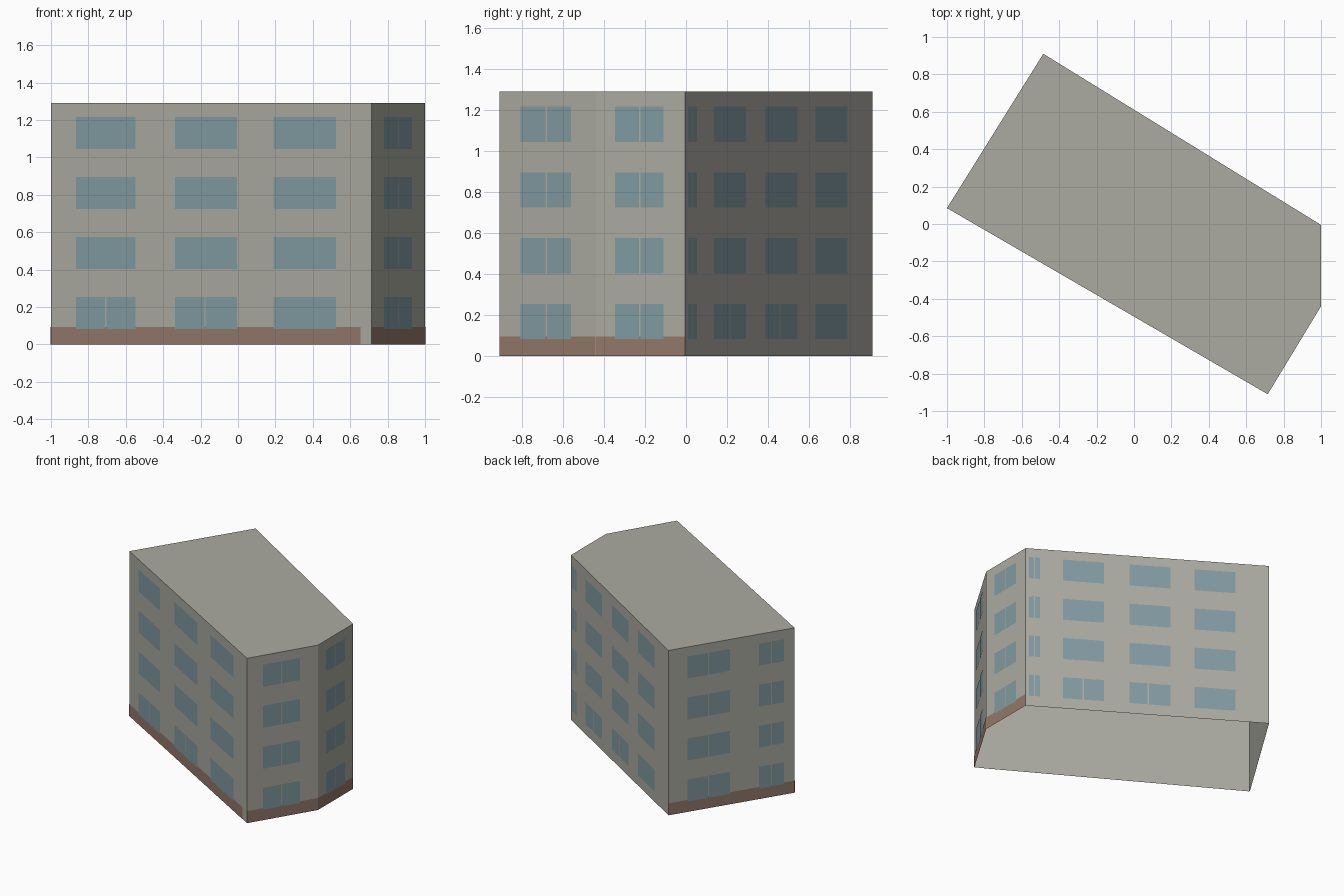
import bpy
import bmesh
from mathutils import Vector

cube = bpy.data.objects.get("Cube")
if cube:
    bpy.data.objects.remove(cube, do_unlink=True)


def make_material(name, rgb):
    linear = [((c / 255 + 0.055) / 1.055) ** 2.4 for c in rgb] + [1.0]
    mat = bpy.data.materials.new(name)
    mat.use_nodes = True
    mat.diffuse_color = linear
    bsdf = mat.node_tree.nodes["Principled BSDF"]
    bsdf.inputs["Base Color"].default_value = linear
    bsdf.inputs["Roughness"].default_value = 0.9
    return mat


plaster = make_material("warm grey plaster", (172, 171, 161))
glass = make_material("blue grey glass", (129, 155, 161))
brick = make_material("brown plinth", (147, 120, 106))

HEIGHT = 1.29
FLOOR = 0.321       # storey spacing
SILL, HEAD = 0.082, 0.254
PLINTH = 0.094
BAR = 0.008         # gap between window panes

# Five-sided footprint, counter-clockwise
corners = [Vector(p) for p in ((-1, 0.085), (0.715, -0.91), (1, -0.44),
                               (1, -0.005), (-0.485, 0.91))]


def finish(name, bm, mat):
    mesh = bpy.data.meshes.new(name)
    bm.to_mesh(mesh)
    bm.free()
    mesh.materials.append(mat)
    obj = bpy.data.objects.new(name, mesh)
    bpy.context.collection.objects.link(obj)


def add_plate(bm, wall, start, end, low, high, offset):
    """Flat panel just outside a wall; start and end are fractions along it."""
    p, q = corners[wall], corners[(wall + 1) % len(corners)]
    along = q - p
    out = Vector((along.y, -along.x)).normalized() * offset
    a, b = p + along * start + out, p + along * end + out
    bm.faces.new([bm.verts.new((v.x, v.y, z)) for v, z in
                  ((a, low), (b, low), (b, high), (a, high))])


# Shell: walls and flat roof, open underneath
bm = bmesh.new()
base = [bm.verts.new((c.x, c.y, 0)) for c in corners]
top = [bm.verts.new((c.x, c.y, HEIGHT)) for c in corners]
for i in range(len(corners)):
    j = (i + 1) % len(corners)
    bm.faces.new((base[i], base[j], top[j], top[i]))
bm.faces.new(top)
finish("walls_and_roof", bm, plaster)

# Plinth on every wall but the back; it stops short at the front corner
bm = bmesh.new()
for wall, end in ((0, 0.965), (1, 1), (2, 1), (4, 1)):
    add_plate(bm, wall, 0, end, 0, PLINTH, 0.0015)
finish("plinth", bm, brick)

# Windows per wall: start, end, bar position, whether the bar is ground floor only
walls = {
    "front": (0, [(0.079, 0.265, 0.172, True), (0.388, 0.581, 0.481, True),
                  (0.694, 0.889, None, True)]),
    "front_corner": (1, [(0.223, 0.745, 0.487, False)]),
    "side": (2, [(0.218, 0.759, 0.494, False)]),
    "back": (3, [(0.013, 0.06, 0.036, False), (0.153, 0.322, 0.237, True),
                 (0.426, 0.596, 0.504, True), (0.694, 0.863, None, True)]),
    "end": (4, [(0.15, 0.488, 0.317, False), (0.717, 0.913, 0.815, False)]),
}
for name, (wall, windows) in walls.items():
    bm = bmesh.new()
    length = (corners[(wall + 1) % len(corners)] - corners[wall]).length
    half = BAR / length / 2
    for storey in range(4):
        low, high = SILL + storey * FLOOR, HEAD + storey * FLOOR
        for start, end, bar, ground_only in windows:
            if bar and (storey == 0 or not ground_only):
                panes = ((start, bar - half), (bar + half, end))
            else:
                panes = ((start, end),)
            for a, b in panes:
                add_plate(bm, wall, a, b, low, high, 0.003)
    finish(name + "_windows", bm, glass)
